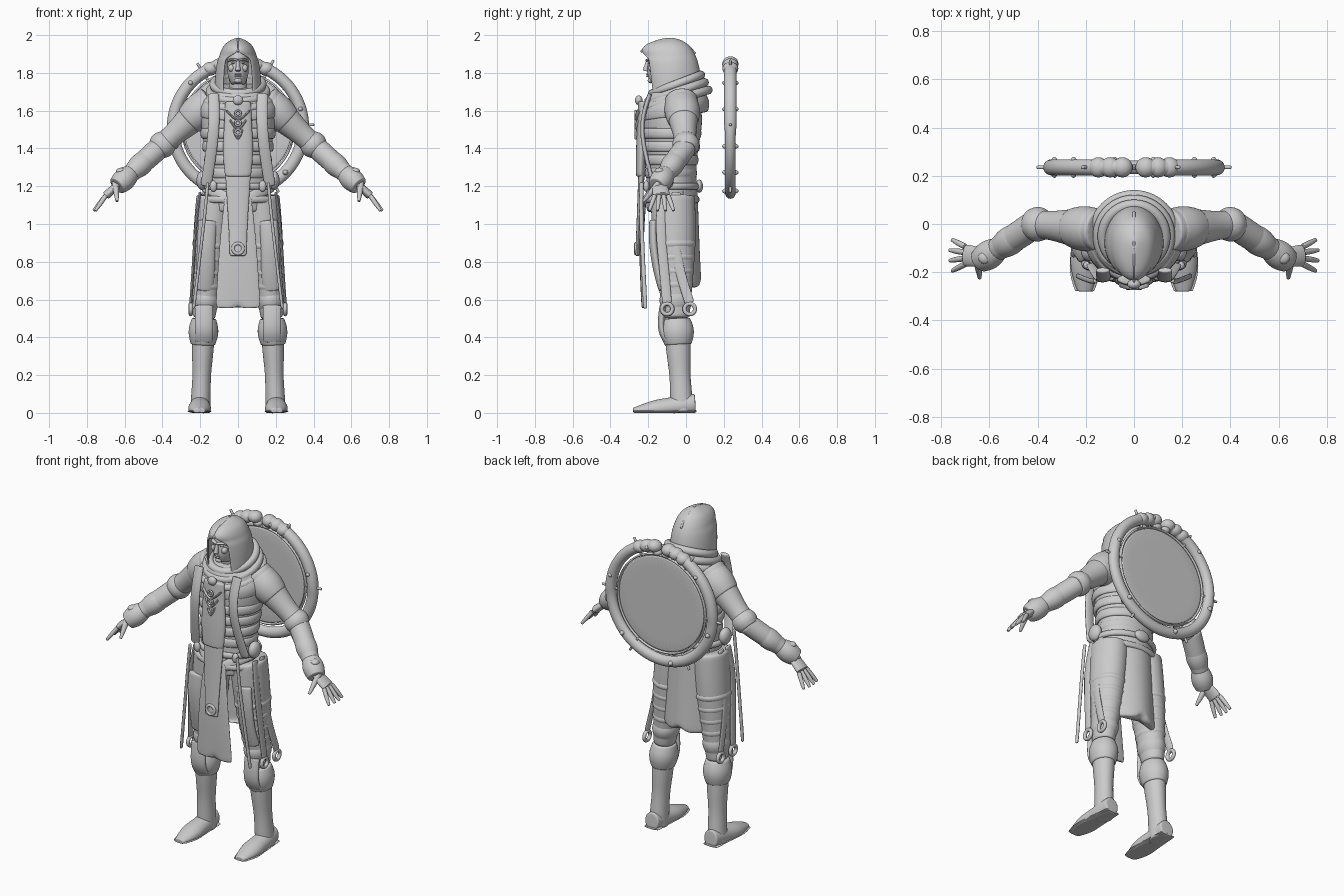
import bpy
import bmesh
from math import sin, cos, pi, sqrt, radians
from mathutils import Vector, Matrix

cube = bpy.data.objects.get("Cube")
if cube:
    bpy.data.objects.remove(cube)

clay = bpy.data.materials.new("clay_grey")
clay.use_nodes = True
GREY = (0.6, 0.6, 0.6, 1)
clay.diffuse_color = GREY
clay.node_tree.nodes["Principled BSDF"].inputs["Base Color"].default_value = GREY

X, Y, Z = Vector((1, 0, 0)), Vector((0, 1, 0)), Vector((0, 0, 1))

# Joints of the left side
SHOULDER, ELBOW = Vector((.2, -.02, 1.6)), Vector((.41, 0, 1.41))
WRIST, KNUCKLES = Vector((.62, -.14, 1.22)), Vector((.7, -.13, 1.15))
HIP, KNEE, ANKLE = Vector((.12, -.07, 1.15)), Vector((.18, -.05, .5)), Vector((.2, -.02, 0))


def finish(name, bm, mirror=False, levels=0, thickness=0):
    """Turn a bmesh into a smooth object, optionally mirrored left to right."""
    bmesh.ops.recalc_face_normals(bm, faces=bm.faces)
    mesh = bpy.data.meshes.new(name)
    bm.to_mesh(mesh)
    bm.free()
    mesh.materials.append(clay)
    mesh.shade_smooth()
    obj = bpy.data.objects.new(name, mesh)
    bpy.context.collection.objects.link(obj)
    if mirror:
        obj.modifiers.new("Mirror", 'MIRROR').use_mirror_merge = False
    if thickness:
        obj.modifiers.new("Solidify", 'SOLIDIFY').thickness = thickness
    if levels:
        subdivision = obj.modifiers.new("Subdivision", 'SUBSURF')
        subdivision.levels = subdivision.render_levels = levels


def bridge(bm, rings, closed_rows, wrap):
    """Fill quads between neighbouring rows of vertices."""
    for r in range(len(rings) if wrap else len(rings) - 1):
        a, b = rings[r], rings[(r + 1) % len(rings)]
        count = len(a)
        for i in range(count if closed_rows else count - 1):
            j = (i + 1) % count
            bm.faces.new((a[i], a[j], b[j], b[i]))


def loft(name, sections, ref=Y, sides=16, cyclic=False, mirror=False, tweak=None, levels=2):
    """Sweep ellipses; each section is centre x, y, z, radius along ref, radius across."""
    rows = [Vector(section) for section in sections]
    if not cyclic:
        # Extra rings keep the ends crisp
        rows.insert(1, rows[0].lerp(rows[1], .06))
        rows.insert(-1, rows[-1].lerp(rows[-2], .06))
    points = [Vector(row[:3]) for row in rows]
    last, bm, rings = len(rows) - 1, bmesh.new(), []
    for i, (point, row) in enumerate(zip(points, rows)):
        if cyclic:
            tangent = points[(i + 1) % len(points)] - points[i - 1]
        else:
            tangent = points[min(i + 1, last)] - points[max(i - 1, 0)]
        tangent.normalize()
        u = (ref - tangent * ref.dot(tangent)).normalized()
        v = tangent.cross(u)
        ring = []
        for k in range(sides):
            angle = 2 * pi * k / sides
            co = point + u * row[3] * cos(angle) + v * row[4] * sin(angle)
            ring.append(bm.verts.new(tweak(co) if tweak else co))
        rings.append(ring)
    bridge(bm, rings, True, cyclic)
    if not cyclic:
        bm.faces.new(rings[0])
        bm.faces.new(rings[-1])
    finish(name, bm, mirror, levels)


def limb(name, start, end, radii, squash=1.0, **options):
    """Straight limb with evenly spaced radii; squash scales the radius across ref."""
    start, end, steps = Vector(start), Vector(end), len(radii) - 1
    loft(name, [(*start.lerp(end, i / steps), r, r * squash) for i, r in enumerate(radii)], **options)


def cuff(name, start, end, lower, upper, radius, squash=1.0):
    """Rounded band round part of a limb, on both sides."""
    limb(name, start.lerp(end, lower), start.lerp(end, upper),
         [radius * f for f in (.8, 1, 1, .8)], squash, mirror=True)


def strap(name, points, width, thickness=.012, **options):
    """Flat ribbon through a few points, facing the front unless ref says otherwise."""
    loft(name, [(*point, thickness, width) for point in points], **options)


def loop(name, centre, across, up, thick, height, tilt=0.0, **options):
    """Closed band on an ellipse with the half axes across and up; tilt lifts the up side."""
    centre, rows = Vector(centre), []
    for i in range(28):
        angle = 2 * pi * i / 28
        co = centre + across * cos(angle) + up * sin(angle) + Z * tilt * sin(angle)
        rows.append((*co, height, thick))
    loft(name, rows, across.cross(up).normalized(), sides=8, cyclic=True, levels=1, **options)


def ball(name, centre, size, mirror=False):
    bm = bmesh.new()
    bmesh.ops.create_uvsphere(bm, u_segments=20, v_segments=12, radius=1,
                              matrix=Matrix.Translation(centre) @ Matrix.Diagonal((*size, 1)))
    finish(name, bm, mirror)


# Torso, belts and back bands
limb("torso", (0, -.08, 1.06), (0, -.07, 1.7), (.13, .14, .13, .15, .17, .13), squash=1.25)
for name, height, width in (("belt", 1.2, .18), ("hip_belt", 1.13, .2)):
    loop(name, (0, -.08, height), X * width, Y * .14, thick=.014, height=.02)
for i in range(4):
    size = .16 + i * .01
    loop("back_band", (0, -.08, 1.27 + i * .07), X * size, Y * size * .8, thick=.012, height=.03)
strap("hip_plates", ((.04, -.22, 1.12), (.1, -.2, 1.16), (.18, -.1, 1.2)), width=.03, mirror=True)
ball("hip_pouches", (.19, -.11, 1.23), (.03, .045, .05), mirror=True)
ball("hip_clasps", (.13, -.21, 1.2), (.02, .016, .03), mirror=True)
ball("back_buckle", (0, .07, 1.2), (.05, .02, .035))

# Mantle and scarf folds, higher at the back
limb("mantle", (0, -.06, 1.58), (0, -.05, 1.74), (.18, .19, .16, .12), squash=1.15,
     tweak=lambda co: co + Z * co.y * .2)
for i in range(3):
    size = .17 - i * .02
    loop("scarf_fold", (0, -.05, 1.66 + i * .04), X * size, Y * size, thick=.025, height=.025, tilt=.05)

# Head and face
limb("neck", (0, -.08, 1.65), (0, -.1, 1.8), (.05, .05))
limb("head", (0, -.14, 1.74), (0, -.11, 1.93), (.05, .08, .08, .08, .06), squash=.73)
limb("nose", (0, -.2, 1.87), (0, -.215, 1.81), (.01, .012, .016), squash=.9)
strap("brows", ((0, -.205, 1.866), (.03, -.198, 1.873), (.05, -.17, 1.865)), width=.007, mirror=True)
ball("eyes", (.024, -.19, 1.853), (.012, .01, .006), mirror=True)
ball("cheeks", (.034, -.18, 1.825), (.018, .02, .02), mirror=True)
for name, height in (("upper_lip", 1.793), ("lower_lip", 1.782)):
    ball(name, (0, -.203, height), (.018, .008, .005))
ball("chin", (0, -.187, 1.76), (.02, .016, .015))

# Hood, open round the face and pointed over the brow
hood, hood_rows, BROW = bmesh.new(), [], .75
for step in range(13):
    u = step / 12
    half_width = .12 * sqrt(1 - u ** 3) + .005
    crown = max(0, u - BROW) / (1 - BROW)
    front = (.12 + .05 * min(u, BROW)) * sqrt(1 - crown ** 2) + .005
    opening, row = radians(140 if u < BROW else 179), []
    for i in range(21):
        angle = opening * (i / 10 - 1)
        reach = half_width * 1.3 if cos(angle) > 0 else front
        row.append(hood.verts.new((half_width * sin(angle), reach * cos(angle) - .08, 1.66 + .33 * u)))
    hood_rows.append(row)
bridge(hood, hood_rows, closed_rows=False, wrap=False)
finish("hood", hood, levels=2, thickness=.012)
strap("hood_ridge", ((0, -.24, 1.91), (0, -.19, 1.96), (0, -.08, 1.99), (0, 0, 1.96), (0, .05, 1.9)),
      width=.006, thickness=.006, ref=X)

# Arms, sleeves and bracers
limb("upper_arms", SHOULDER.lerp(ELBOW, -.3), ELBOW, (.09, .09, .075, .06, .06), mirror=True)
limb("forearms", ELBOW, WRIST, (.06, .06, .055, .035), mirror=True)
limb("shoulder_caps", SHOULDER.lerp(ELBOW, -.2), SHOULDER.lerp(ELBOW, .3), (.09, .1, .08), mirror=True)
cuff("elbow_bands", SHOULDER, ELBOW, lower=.8, upper=1.1, radius=.074)
cuff("bracers", ELBOW, WRIST, lower=.3, upper=.7, radius=.062)
cuff("wrist_cuffs", ELBOW, WRIST, lower=.74, upper=1.1, radius=.062)
ball("cuff_studs", WRIST + Z * .06, (.026, .026, .018), mirror=True)

# Hands
limb("palms", WRIST, KNUCKLES, (.034, .045, .046), squash=.5, mirror=True)
for i in range(4):
    spread = Y * (i - 1.5) * .024
    tip = KNUCKLES + spread * 1.8 + Vector((.07 - abs(i - 1.5) * .01, 0, -.08))
    limb("fingers", KNUCKLES + spread, tip, (.013, .013, .012, .008), sides=10, mirror=True)
limb("thumbs", WRIST + X * .03, (.64, -.225, 1.12), (.02, .018, .014, .008), ref=X, sides=10, mirror=True)

# Legs with wrapped thighs
limb("thighs", HIP, KNEE, (.12, .12, .11, .09, .07), squash=.85, mirror=True)
for i in range(5):
    start = .35 + i * .11
    cuff("thigh_wraps", HIP, KNEE, start, start + .1, radius=.12 - i * .008, squash=.85)
strap("thigh_plates", ((.16, -.17, 1.02), (.17, -.175, .9), (.17, -.15, .75), (.18, -.12, .65)),
      width=.05, thickness=.025, mirror=True)

# Boots, knee guards and shoes
limb("boots", KNEE, ANKLE, (.07, .07, .065, .055, .06, .062), squash=.88, mirror=True)
cuff("knee_cuffs", KNEE, ANKLE, lower=0, upper=.28, radius=.09, squash=.9)
cuff("knee_bands", HIP, KNEE, lower=.77, upper=.93, radius=.09, squash=.85)
strap("knee_pads", ((.18, -.12, .57), (.18, -.13, .5), (.18, -.13, .43), (.18, -.1, .38)),
      width=.05, thickness=.02, mirror=True)
limb("shoes", (.2, .05, .04), (.205, -.28, .02), (.045, .055, .056, .065, .055, .03), ref=X, mirror=True,
     tweak=lambda co: Vector((co.x, co.y, max(0, co.z * (1.1 + co.y * 2)))))
limb("soles", (.2, .055, .008), (.205, -.28, .008), (.05, .056, .06, .07, .04), squash=.13, ref=X, mirror=True)


# Front tabard and back skirt with notched hems
def notch(co, limit):
    return Z * max(0, .05 - abs(co.x)) * (co.z < limit)


loft("tabard", [(0, -.22, 1.15, .012, .07), (0, -.24, .9, .012, .1), (0, -.225, .55, .012, .12)],
     sides=24, tweak=lambda co: co + notch(co, .6))
strap("back_skirt", ((0, .05, 1.2), (0, .06, .9), (0, .07, .66)), width=.15, sides=24,
      tweak=lambda co: co + notch(co, .7) - Y * co.x ** 2 * 3)
limb("stole_top", (0, -.23, 1.65), (0, -.24, 1.25), (.07, .075, .085, .07), squash=.35, ref=X)
limb("stole_tail", (0, -.235, 1.28), (0, -.258, .83), (.07, .06, .05, .045), squash=.25, ref=X)
loop("stole_ring", (0, -.265, .87), X * .027, Z * .027, thick=.01, height=.01)
strap("lapels", ((.13, -.19, 1.69), (.125, -.235, 1.56), (.135, -.23, 1.42), (.17, -.17, 1.2)),
      width=.03, mirror=True)

# Side straps ending in eyelets
for y, end_y in ((-.12, -.1), (-.05, .02)):
    strap("side_straps", ((.2, y, 1.17), (.225, y - .02, 1), (.235, y, .8), (.25, end_y, .58)),
          width=.026, thickness=.008, ref=X, mirror=True)
    loop("strap_eyelets", (.25, end_y, .55), Y * .028, Z * .028, thick=.012, height=.012, mirror=True)
strap("hanging_cords", ((.16, -.235, 1.22), (.175, -.24, 1.05), (.235, -.215, .55)),
      width=.009, sides=8, mirror=True)

# Chest ornament
ball("chest_gem", (0, -.25, 1.655), (.028, .02, .026))
for i in range(3):
    width, height = .06 - i * .018, 1.6 - i * .05
    strap("chest_filigree", ((width, -.25, height), (width / 2, -.262, height - .035), (0, -.262, height - .05)),
          width=.006, sides=8, mirror=True)
    loop("chest_links", (0, -.268, height - .015), X * .015, Z * .015, thick=.006, height=.006)

# Floating broken ring with disc, end heads, pegs and studs
CENTRE, RADIUS = Vector((0, .235, 1.51)), .345


def spot(angle, radius=RADIUS):
    return CENTRE + (X * cos(angle) + Z * sin(angle)) * radius


arc = [radians(98 + 344 * i / 60) for i in range(61)]
loft("outer_ring", [(*spot(a), .034 if sin(a) > 0 else .029, .033) for a in arc], levels=1)
loop("inner_ring", CENTRE, X * .298, Z * .298, thick=.007, height=.012)
limb("disc", CENTRE - Y * .005, CENTRE + Y * .005, (.287, .287), ref=X, sides=64, levels=1)
for side in (1, -1):
    for i in range(3):
        ball("ring_head", spot(pi / 2 - side * (.14 + i * .15)), (.042, .042, .036))
    ball("ring_jaw", spot(pi / 2 - side * .1, RADIUS - .035), (.028, .025, .02))
for k in range(6):
    angle = pi * k / 3 + .04
    limb("ring_peg", spot(angle, .285), spot(angle, .405), (.008, .008), sides=10, levels=1)
    ball("ring_stud", spot(angle + .25), (.018, .044, .018))
